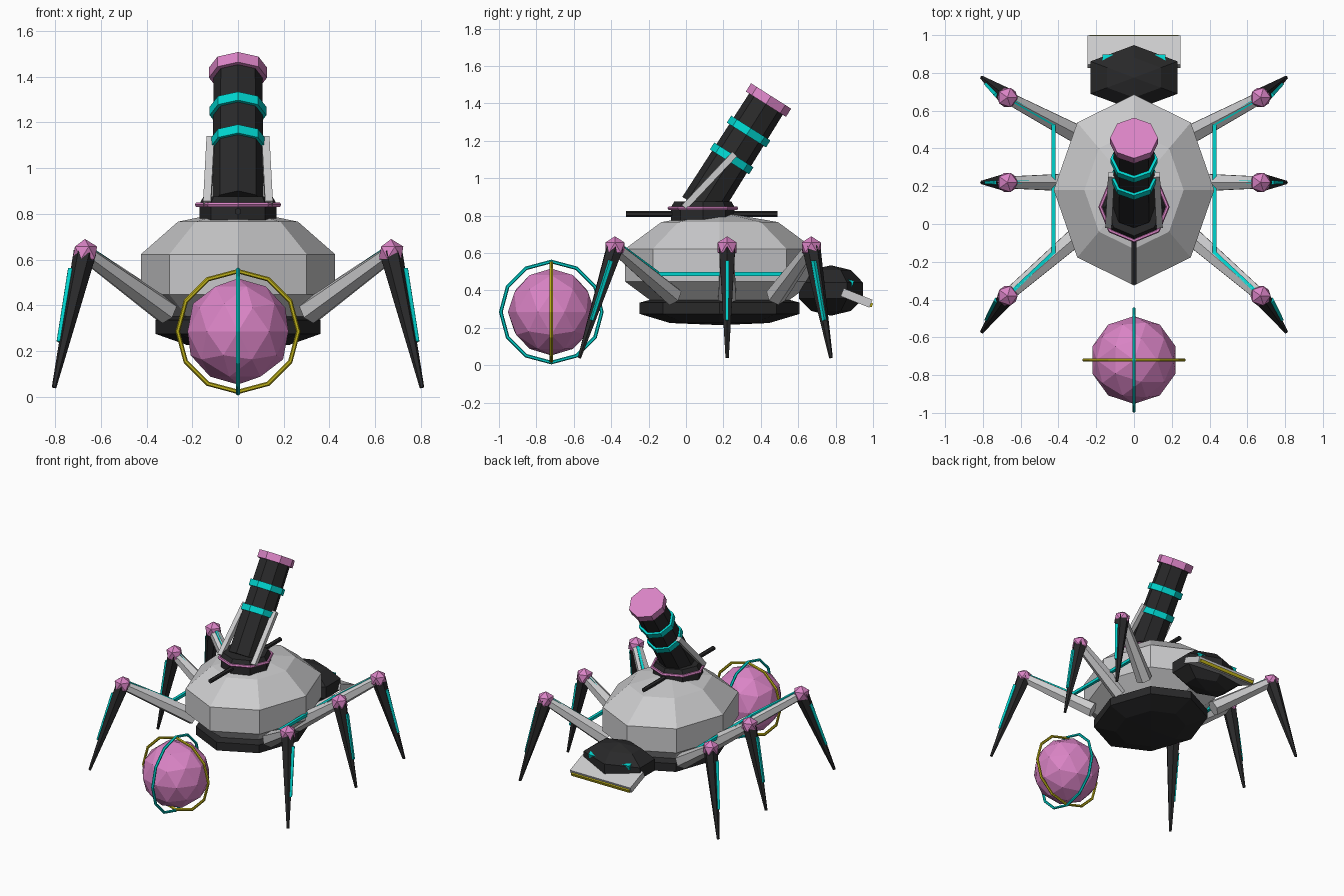
import bpy, bmesh, math
from mathutils import Vector, Matrix

if "Cube" in bpy.data.objects:
    bpy.data.objects.remove(bpy.data.objects["Cube"])


def material(name, color):
    m = bpy.data.materials.new(name)
    m.diffuse_color = (*color, 1)
    m.use_nodes = True
    m.node_tree.nodes["Principled BSDF"].inputs["Base Color"].default_value = m.diffuse_color
    return m


GREY = material("light grey", (0.60, 0.60, 0.61))
DARK = material("charcoal", (0.022, 0.022, 0.023))
PINK = material("pink", (0.70, 0.23, 0.56))
CYAN = material("cyan", (0.0, 0.66, 0.62))
YELLOW = material("yellow", (0.52, 0.44, 0.01))


def finish(name, bm, mat):
    bmesh.ops.recalc_face_normals(bm, faces=bm.faces)
    me = bpy.data.meshes.new(name)
    bm.to_mesh(me)
    bm.free()
    me.materials.append(mat)
    ob = bpy.data.objects.new(name, me)
    bpy.context.collection.objects.link(ob)
    return ob


def lathe(name, mat, profile, sides, center, rx, ry):
    """Faceted solid from (radius, height) rings, with a vertex on the y axis."""
    bm = bmesh.new()
    rings = []
    for r, z in profile:
        count = sides if r > 0 else 1
        rings.append([bm.verts.new((center[0] + rx * r * math.sin(2 * math.pi * i / sides),
                                    center[1] + ry * r * math.cos(2 * math.pi * i / sides), z))
                      for i in range(count)])
    for a, b in zip(rings, rings[1:]):
        for i in range(sides):
            j = (i + 1) % sides
            if len(a) == 1:
                bm.faces.new((a[0], b[i], b[j]))
            elif len(b) == 1:
                bm.faces.new((a[i], a[j], b[0]))
            else:
                bm.faces.new((a[i], a[j], b[j], b[i]))
    for ring in (rings[0], rings[-1]):
        if len(ring) > 1:
            bm.faces.new(ring)
    return finish(name, bm, mat)


def flat_ball(name, mat, center, r, rz, sides):
    """Squashed globe with five latitude bands; r is the widest ring."""
    prof = [(0, -1), (0.618, -0.809), (1, -0.309), (1, 0.309), (0.618, 0.809), (0, 1)]
    prof = [(a, center[2] + rz * b) for a, b in prof]
    return lathe(name, mat, prof, sides, center, *r)


def rod(name, mat, a, b, r1, r2, sides=8, turn=0.0):
    """Tapered prism from a to b."""
    a, b = Vector(a), Vector(b)
    d = b - a
    bm = bmesh.new()
    mx = (Matrix.Translation((a + b) / 2) @ d.to_track_quat('Z', 'Y').to_matrix().to_4x4()
          @ Matrix.Rotation(turn, 4, 'Z'))
    bmesh.ops.create_cone(bm, cap_ends=True, segments=sides, radius1=r1, radius2=r2,
                          depth=d.length, matrix=mx)
    return finish(name, bm, mat)


def box(name, mat, center, size, tilt=0.0):
    bm = bmesh.new()
    bmesh.ops.create_cube(bm, size=1, matrix=Matrix.Translation(center)
                          @ Matrix.Rotation(tilt, 4, 'X') @ Matrix.Diagonal((*size, 1)))
    return finish(name, bm, mat)


def ball(name, mat, center, r, level):
    bm = bmesh.new()
    bmesh.ops.create_icosphere(bm, subdivisions=level, radius=r, matrix=Matrix.Translation(center))
    return finish(name, bm, mat)


def hoop(name, mat, center, R, r, sides, rot=(0, 0, 0)):
    bpy.ops.mesh.primitive_torus_add(major_segments=sides, minor_segments=6, major_radius=R,
                                     minor_radius=r, location=center, rotation=rot)
    ob = bpy.context.object
    ob.name = name
    ob.data.materials.append(mat)
    for p in ob.data.polygons:
        p.use_smooth = False
    return ob


# Body shell and underside
flat_ball("body_shell", GREY, (0, 0.18, 0.535), (0.425, 0.505), 0.285, 8)
lathe("underbody", DARK, [(0, 0.215), (0.618, 0.226), (1, 0.275), (1, 0.335), (0.7, 0.37)],
      8, (0, 0.18), 0.362, 0.428)

# Turret mount
lathe("turret_base", DARK, [(1, 0.77), (1, 0.845), (0.9, 0.875)], 8, (0, 0.09), 0.168, 0.17)
hoop("turret_ring", PINK, (0, 0.09, 0.84), 0.178, 0.011, 8)
rod("cross_rail", DARK, (0, -0.32, 0.81), (0, 0.49, 0.81), 0.016, 0.016, 6)

# Cannon barrel with bands and muzzle cap
tip = Vector((0, 0.455, 1.44))
axis = Vector((0, 0.534, 0.845))


def along(t):
    return tip - axis * t


rod("barrel", DARK, along(0.71), along(0.03), 0.113, 0.106)
rod("muzzle_cap", PINK, along(0.052), along(0), 0.127, 0.127)
for t in (0.225, 0.395):
    rod("barrel_band", CYAN, along(t + 0.022), along(t - 0.022), 0.124, 0.124)
for s in (-1, 1):
    rod("barrel_strut", GREY, (s * 0.135, -0.01, 0.845), (s * 0.12, 0.26, 1.13),
        0.024, 0.024, 4, math.pi / 4)

# Legs: thigh, knee, shin and light strips, mirrored left and right
for s in (-1, 1):
    for hip_y, bend_y, knee_y, foot_y in ((-0.07, -0.15, -0.38, -0.57),
                                          (0.22, 0.22, 0.22, 0.22),
                                          (0.48, 0.53, 0.67, 0.775)):
        hip = Vector((s * 0.31, hip_y, 0.37))
        knee = Vector((s * 0.67, knee_y, 0.63))
        foot = Vector((s * 0.805, foot_y, 0.04))
        rod("thigh", GREY, hip, knee, 0.056, 0.036, 6)
        ball("knee", PINK, knee, 0.06, 1)
        rod("shin", DARK, knee, foot, 0.05, 0.01, 6)
        rod("thigh_strip", CYAN, (s * 0.425, bend_y, 0.49), knee + Vector((0, 0, 0.03)),
            0.013, 0.013, 4, math.pi / 4)
        rod("shin_strip", CYAN, knee.lerp(foot, 0.12) + Vector((s * 0.044, 0, 0)),
            knee.lerp(foot, 0.66) + Vector((s * 0.024, 0, 0)), 0.014, 0.011, 4, math.pi / 4)
    rod("side_strip", CYAN, (s * 0.425, -0.16, 0.487), (s * 0.425, 0.54, 0.487),
        0.015, 0.015, 4, math.pi / 4)

# Head, eyes and jaw plate
flat_ball("head", DARK, (0, 0.775, 0.4), (0.266, 0.172), 0.135, 6)
for s in (-1, 1):
    box("eye", CYAN, (s * 0.137, 0.872, 0.442), (0.06, 0.045, 0.033), -0.3)
box("jaw_plate", GREY, (0, 0.912, 0.36), (0.49, 0.165, 0.045), -0.38)
box("jaw_edge", YELLOW, (0, 0.987, 0.324), (0.47, 0.02, 0.022), -0.38)

# Caged orb in front
orb = (0, -0.72, 0.285)
ball("orb", PINK, orb, 0.232, 2)
hoop("orb_hoop_side", CYAN, orb, 0.27, 0.01, 12, (0, math.pi / 2, 0))
hoop("orb_hoop_front", YELLOW, orb, 0.264, 0.01, 12, (math.pi / 2, 0, 0))
